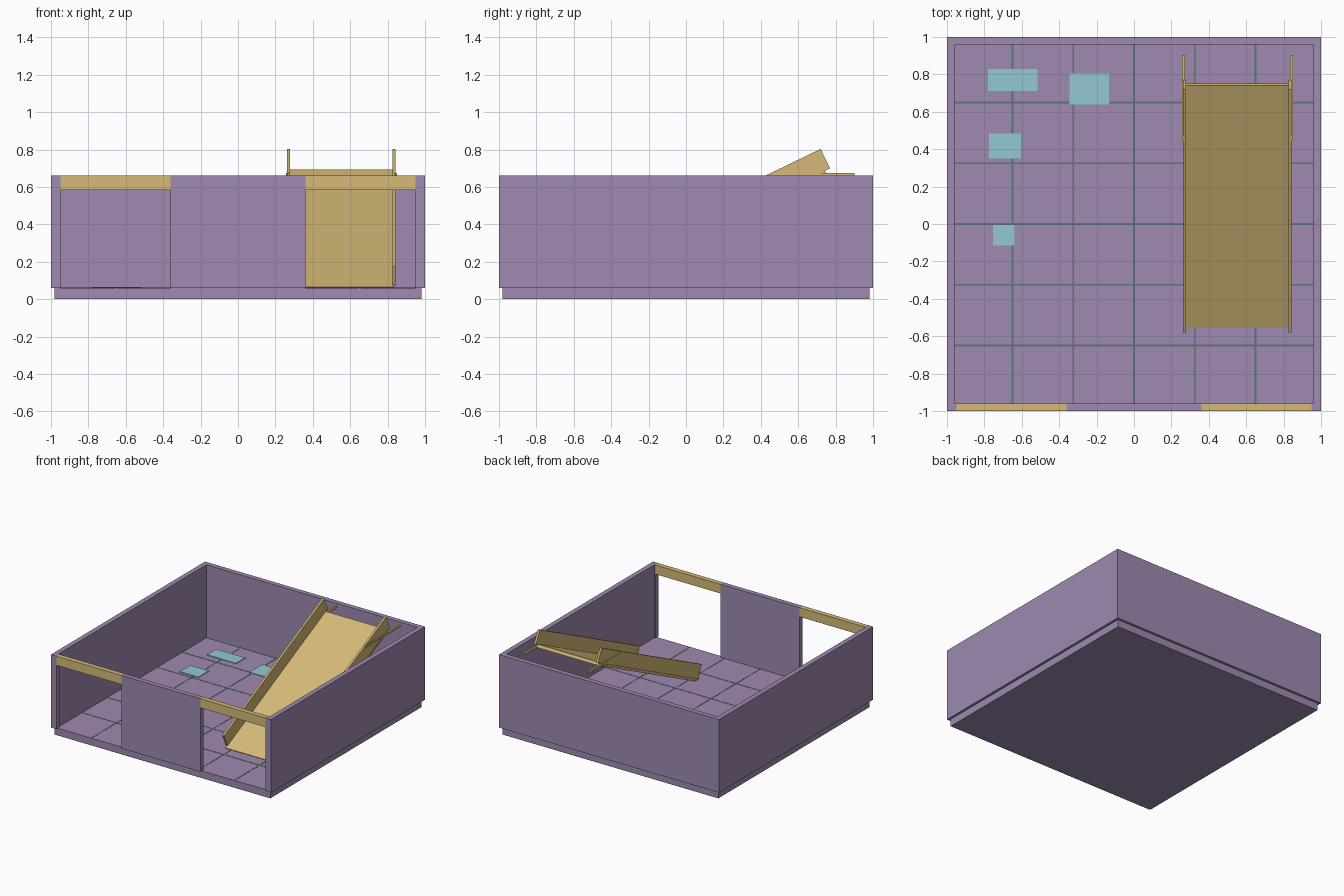
import bpy
from math import atan2, cos, sin

cube = bpy.data.objects.get("Cube")
if cube:
    bpy.data.objects.remove(cube, do_unlink=True)


def material(name, *srgb):
    rgba = [((c + 0.055) / 1.055) ** 2.4 for c in srgb] + [1]
    mat = bpy.data.materials.new(name)
    mat.use_nodes = True
    mat.diffuse_color = rgba
    shader = next(n for n in mat.node_tree.nodes if n.type == 'BSDF_PRINCIPLED')
    shader.inputs["Base Color"].default_value = rgba
    return mat


purple = material("dusty purple", 0.62, 0.54, 0.69)
gold = material("pale gold wood", 0.84, 0.73, 0.47)
teal = material("pale teal", 0.57, 0.79, 0.82)
grout = material("grey green grout", 0.38, 0.45, 0.48)


def box(name, mat, x, y, z, pitch=0, origin=(0, 0, 0)):
    """Box between the given limits, pitched about x at the origin."""
    bpy.ops.mesh.primitive_cube_add(size=1)
    ob = bpy.context.object
    ob.name = name
    for v in ob.data.vertices:
        v.co = [r[0] + (c + 0.5) * (r[1] - r[0]) for c, r in zip(v.co, (x, y, z))]
    ob.location = origin
    ob.rotation_euler.x = pitch
    ob.data.materials.append(mat)
    return ob


FLOOR, TOP, LINTEL = 0.06, 0.66, 0.585
INNER = 0.96
WALL = (FLOOR, TOP)

# Floor slab and tile joints
box("floor_slab", purple, (-0.98, 0.98), (-0.98, 0.98), (0, FLOOR))
for i in range(-2, 3):
    c = i * 0.325
    joint = (c - 0.005, c + 0.005)
    joint_z = (FLOOR - 0.004, FLOOR + 0.0015)
    box("tile_joint_lengthwise", grout, joint, (-0.975, INNER), joint_z)
    box("tile_joint_crosswise", grout, (-INNER, INNER), joint, joint_z)

# Walls with two front doorways
box("back_wall", purple, (-1, 1), (INNER, 1), WALL)
box("front_wall_panel", purple, (-0.36, 0.36), (-1, -INNER), WALL)
for side, s in (("left", 1), ("right", -1)):
    def span(a, b):
        return sorted((a * s, b * s))
    box(side + "_wall", purple, span(INNER, 1), (-INNER, INNER), WALL)
    box(side + "_front_post", purple, span(0.95, 1), (-1, -INNER), WALL)
    box(side + "_door_beam", gold, span(0.36, 0.95), (-1, -INNER), (LINTEL, TOP))

# Loose floor mats
mats = [(-0.78, -0.515, 0.71, 0.83), (-0.345, -0.135, 0.64, 0.805),
        (-0.775, -0.605, 0.35, 0.485), (-0.755, -0.64, -0.115, -0.005)]
for x0, x1, y0, y1 in mats:
    box("floor_mat", teal, (x0, x1), (y0, y1), (FLOOR, FLOOR + 0.005))

# Sloping ramp with side rails and ledge bars
foot = (0, -0.53, 0.07)
pitch = atan2(0.63, 1.3)
length = 1.3 / cos(pitch)
box("ramp_deck", gold, (0.27, 0.835), (-0.025, length - 0.03), (-0.02, 0.006), pitch, foot)
for side, x, bar in (("right", (0.262, 0.279), (0.257, 0.272)),
                     ("left", (0.825, 0.842), (0.834, 0.849))):
    box(side + "_ramp_rail", gold, x, (0, length), (0, 0.115), pitch, foot)
    box(side + "_ramp_bar", gold, bar, (0.45, 0.9), (0.658, 0.675))
